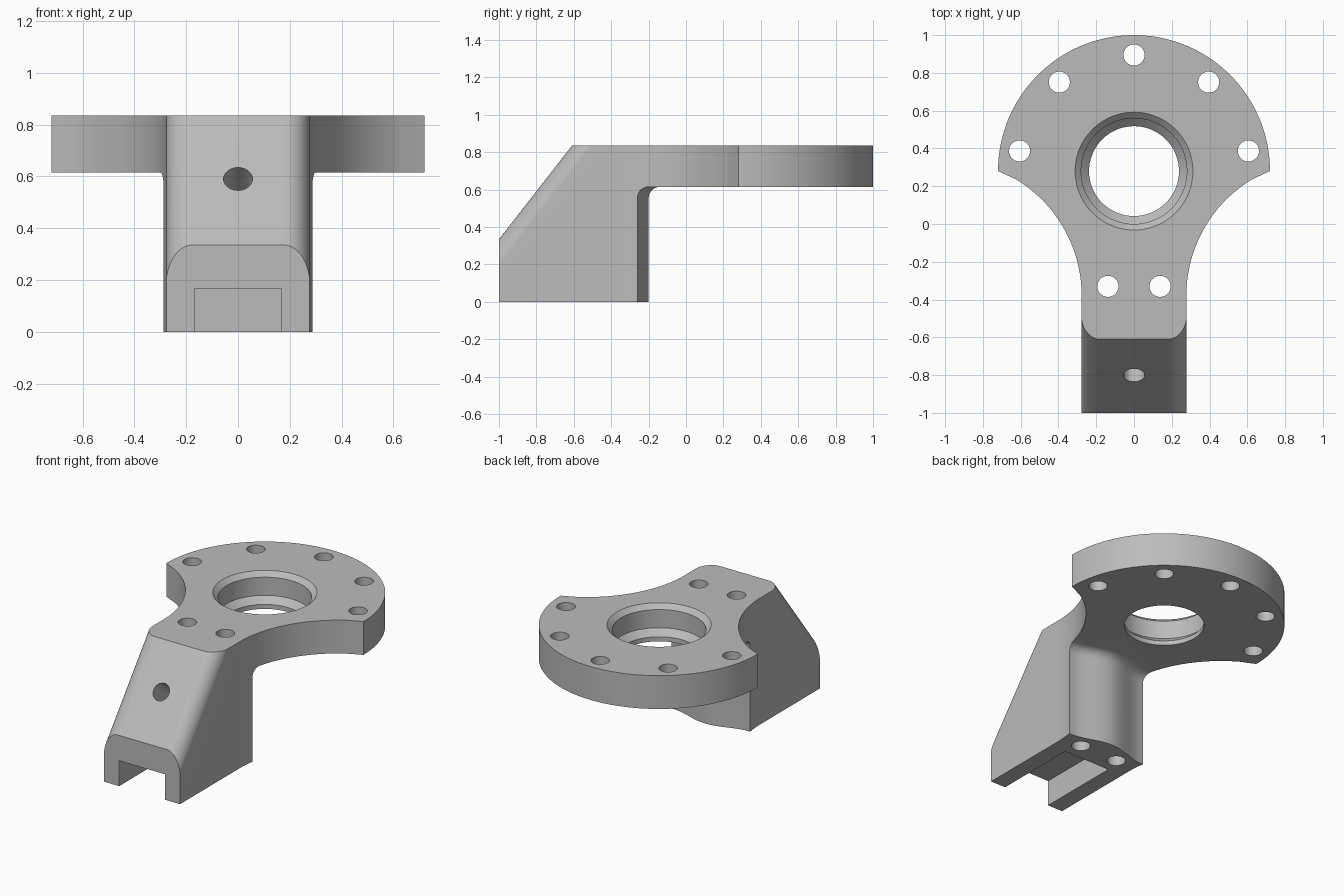
import bpy, bmesh
from math import sin, cos, pi, radians
from mathutils import Vector

if "Cube" in bpy.data.objects:
    bpy.data.objects.remove(bpy.data.objects["Cube"])

TOP, UNDER = 0.835, 0.615      # plate faces
LEG, CY, R = 0.277, 0.28, 0.72  # leg half width, disc centre, disc radius


def loft(name, rings):
    """Closed solid through a stack of matching rings."""
    bm = bmesh.new()
    rows = [[bm.verts.new(p) for p in ring] for ring in rings]
    n = len(rows[0])
    for a, b in zip(rows, rows[1:]):
        for i in range(n):
            j = (i + 1) % n
            bm.faces.new((a[i], a[j], b[j], b[i]))
    bm.faces.new(rows[0][::-1])
    bm.faces.new(rows[-1])
    bmesh.ops.recalc_face_normals(bm, faces=bm.faces)
    mesh = bpy.data.meshes.new(name)
    bm.to_mesh(mesh)
    bm.free()
    obj = bpy.data.objects.new(name, mesh)
    bpy.context.collection.objects.link(obj)
    return obj


def arc(cx, cy, r, start, end, steps):
    angles = [radians(start + (end - start) * i / steps) for i in range(steps + 1)]
    return [(cx + r * cos(a), cy + r * sin(a)) for a in angles]


def lathe(name, origin, axis, profile, steps=40):
    """Round solid along an axis from (radius, distance) pairs."""
    axis = Vector(axis).normalized()
    side = Vector((1, 0, 0))
    other = axis.cross(side) if abs(axis.x) < 0.9 else Vector((0, 1, 0))
    return loft(name, [[Vector(origin) + axis * d + side * x + other * y
                        for x, y in arc(0, 0, r, 0, 360 - 360 / steps, steps - 1)]
                       for r, d in profile])


def cut(target, cutter):
    mod = target.modifiers.new("cut", 'BOOLEAN')
    mod.operation, mod.solver, mod.object = 'DIFFERENCE', 'EXACT', cutter
    bpy.context.view_layer.objects.active = target
    bpy.ops.object.modifier_apply(modifier=mod.name)
    bpy.data.objects.remove(cutter)


# Full-height body: half disc that sweeps into the narrow leg
sweep = arc(LEG + R, -0.38, R, 180, 121, 28)
outline = arc(0, CY, R, 0, 180, 72)
outline += [(-x, y) for x, y in reversed(sweep)]
outline += [(-LEG, -1), (LEG, -1)] + sweep
bracket = loft("bracket", [[(x, y, z) for x, y in outline] for z in (0, TOP)])

# Space under the plate: wavy back wall with a fillet at the top
xs = [-1] + [-0.28 + 0.56 * i / 40 for i in range(41)] + [1]
wave = [(x, -0.23 + 0.03 * cos(pi * max(-1, min(1, x / 0.28)))) for x in xs]
F = 0.06
levels = [(-0.1, 0)]
levels += [(UNDER - F + F * sin(a), F * (1 - cos(a)))
           for a in (pi / 2 * i / 8 for i in range(9))]
cut(bracket, loft("under_space", [
    [(x, y + dy, z) for x, y in wave] + [(1, 1.3 + dy, z), (-1, 1.3 + dy, z)]
    for z, dy in levels]))

# Sloped front with rounded side edges
foot = Vector((0, -1, 0.335))
along = Vector((0, 0.39, 0.5)).normalized()
out = Vector((0, -0.5, 0.39)).normalized()
half, rad = LEG + 0.002, 0.1
edge = arc(half - rad, -rad, rad, 0, 90, 12)
section = [(-0.6, 0.8), (0.6, 0.8), (0.6, -rad)] + edge
section += [(-x, n) for x, n in reversed(edge)] + [(-0.6, -rad)]
cut(bracket, loft("slope_space", [
    [foot + Vector((x, 0, 0)) + out * n + along * u for x, n in section]
    for u in (-1, 1.6)]))

# Slot in the foot
slot = [(-0.168, -1.1), (0.168, -1.1), (0.168, -0.44), (-0.168, -0.44)]
cut(bracket, loft("slot_space", [[(x, y, z) for x, y in slot] for z in (-0.1, 0.168)]))

# Stepped and chamfered centre bore
cut(bracket, lathe("bore_space", (0, CY, 0), (0, 0, 1),
                   [(0.238, 0.5), (0.238, 0.645), (0.28, 0.685), (0.28, TOP - 0.03),
                    (0.312, TOP), (0.312, 0.95)], 72))

# Bolt holes around the disc and down through the leg
spots = arc(0, CY, 0.615, 10, 170, 4) + [(-0.138, -0.33), (0.138, -0.33)]
for x, y in spots:
    cut(bracket, lathe("bolt_space", (x, y, 0), (0, 0, 1),
                       [(0.056, -0.1), (0.056, 1)], 32))

# Blind hole square to the slope
cut(bracket, lathe("slope_hole_space", (0, -0.8, 0.59), out,
                   [(0.056, -0.4), (0.056, 0.3)], 32))

# Plain grey finish
grey = bpy.data.materials.new("grey")
grey.use_nodes = True
colour = (0.5, 0.5, 0.5, 1)
grey.diffuse_color = colour
grey.node_tree.nodes["Principled BSDF"].inputs["Base Color"].default_value = colour
bracket.data.materials.clear()
bracket.data.materials.append(grey)

bpy.ops.object.select_all(action='DESELECT')
bracket.select_set(True)
bpy.context.view_layer.objects.active = bracket
bpy.ops.object.shade_smooth_by_angle(angle=radians(25))
